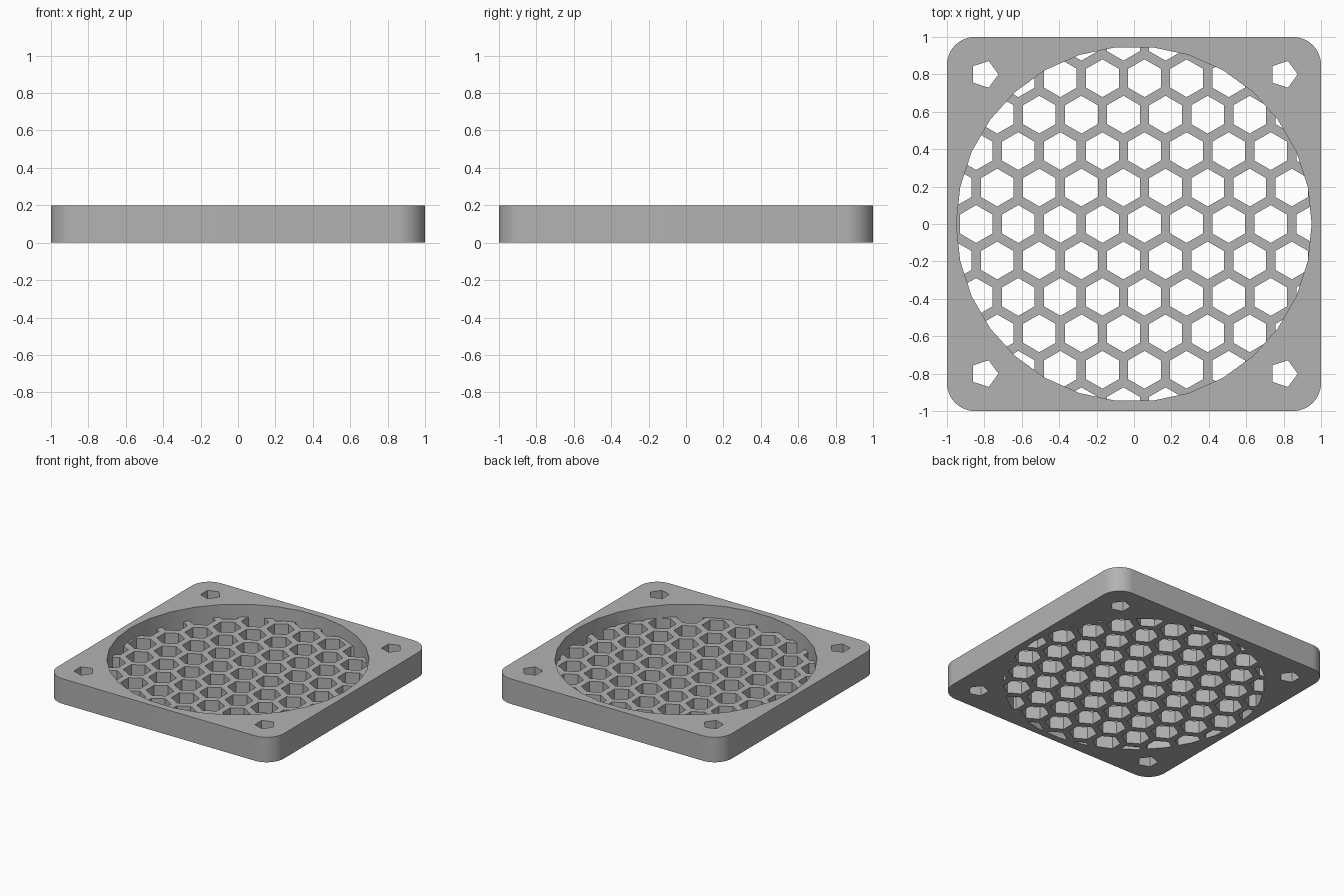
import bpy
import bmesh
from math import radians, sin, cos, pi, sqrt

if "Cube" in bpy.data.objects:
    bpy.data.objects.remove(bpy.data.objects["Cube"])

HEIGHT, GRILLE_TOP = 0.2, 0.1
CORNER, HOLE_POS, HOLE_R = 0.15, 0.8, 0.075
OPENING_R, OPENING_SIDES = 0.95, 30
PITCH, HEX_FLAT = 0.225, 0.175
ROW = PITCH * sqrt(3) / 2

grey = bpy.data.materials.new("grey plastic")
grey.use_nodes = True
colour = (0.45, 0.45, 0.45, 1)
grey.diffuse_color = colour
grey.node_tree.nodes["Principled BSDF"].inputs["Base Color"].default_value = colour


def polygon(cx, cy, radius, sides, turn=0.0):
    return [(cx + radius * cos(turn + 2 * pi * i / sides),
             cy + radius * sin(turn + 2 * pi * i / sides)) for i in range(sides)]


def prisms(name, outlines, z0, z1):
    """One object made of upright prisms, one for each outline."""
    bm = bmesh.new()
    for outline in outlines:
        low = [bm.verts.new((x, y, z0)) for x, y in outline]
        high = [bm.verts.new((x, y, z1)) for x, y in outline]
        bm.faces.new(low[::-1])
        bm.faces.new(high)
        for i in range(len(low)):
            j = (i + 1) % len(low)
            bm.faces.new((low[i], low[j], high[j], high[i]))
    mesh = bpy.data.meshes.new(name)
    bm.to_mesh(mesh)
    bm.free()
    mesh.materials.append(grey)
    obj = bpy.data.objects.new(name, mesh)
    bpy.context.collection.objects.link(obj)
    return obj


def combine(target, tool, operation):
    """Apply a boolean and discard the tool."""
    tool.hide_render = True
    mod = target.modifiers.new("cut", "BOOLEAN")
    mod.operation, mod.object, mod.solver = operation, tool, "EXACT"
    bpy.context.view_layer.objects.active = target
    bpy.ops.object.modifier_apply(modifier=mod.name)
    bpy.data.objects.remove(tool)


# Square plate with rounded corners
STEPS = 12
outline = []
for quarter, (sx, sy) in enumerate([(1, 1), (-1, 1), (-1, -1), (1, -1)]):
    for i in range(STEPS + 1):
        a = pi / 2 * (quarter + i / STEPS)
        outline.append((sx * (1 - CORNER) + CORNER * cos(a),
                        sy * (1 - CORNER) + CORNER * sin(a)))
frame = prisms("fan_grille_frame", [outline], 0, HEIGHT)

# Screw holes
holes = [polygon(sx * HOLE_POS, sy * HOLE_POS, HOLE_R, 5)
         for sx in (-1, 1) for sy in (-1, 1)]
combine(frame, prisms("screw_hole_cutter", holes, -0.1, 0.3), "DIFFERENCE")

# Round recess above the grille
opening = polygon(0, 0, OPENING_R, OPENING_SIDES)
combine(frame, prisms("recess_cutter", [opening], GRILLE_TOP, 0.3), "DIFFERENCE")

# Honeycomb openings, trimmed to the round recess
cells = []
for row in range(-5, 6):
    for col in range(-5, 6):
        x = PITCH * (col + 0.25 + 0.5 * (row % 2))
        y = ROW * row
        if sqrt(x * x + y * y) < OPENING_R + HEX_FLAT:
            cells.append(polygon(x, y, HEX_FLAT / sqrt(3), 6, pi / 6))
honeycomb = prisms("honeycomb_cutter", cells, -0.1, 0.15)
combine(honeycomb, prisms("trim_cylinder", [opening], -0.2, 0.3), "INTERSECT")
combine(frame, honeycomb, "DIFFERENCE")

# Smooth the rounded walls, keep edges sharp
bpy.ops.object.select_all(action="DESELECT")
frame.select_set(True)
bpy.context.view_layer.objects.active = frame
bpy.ops.object.shade_smooth_by_angle(angle=radians(30))
